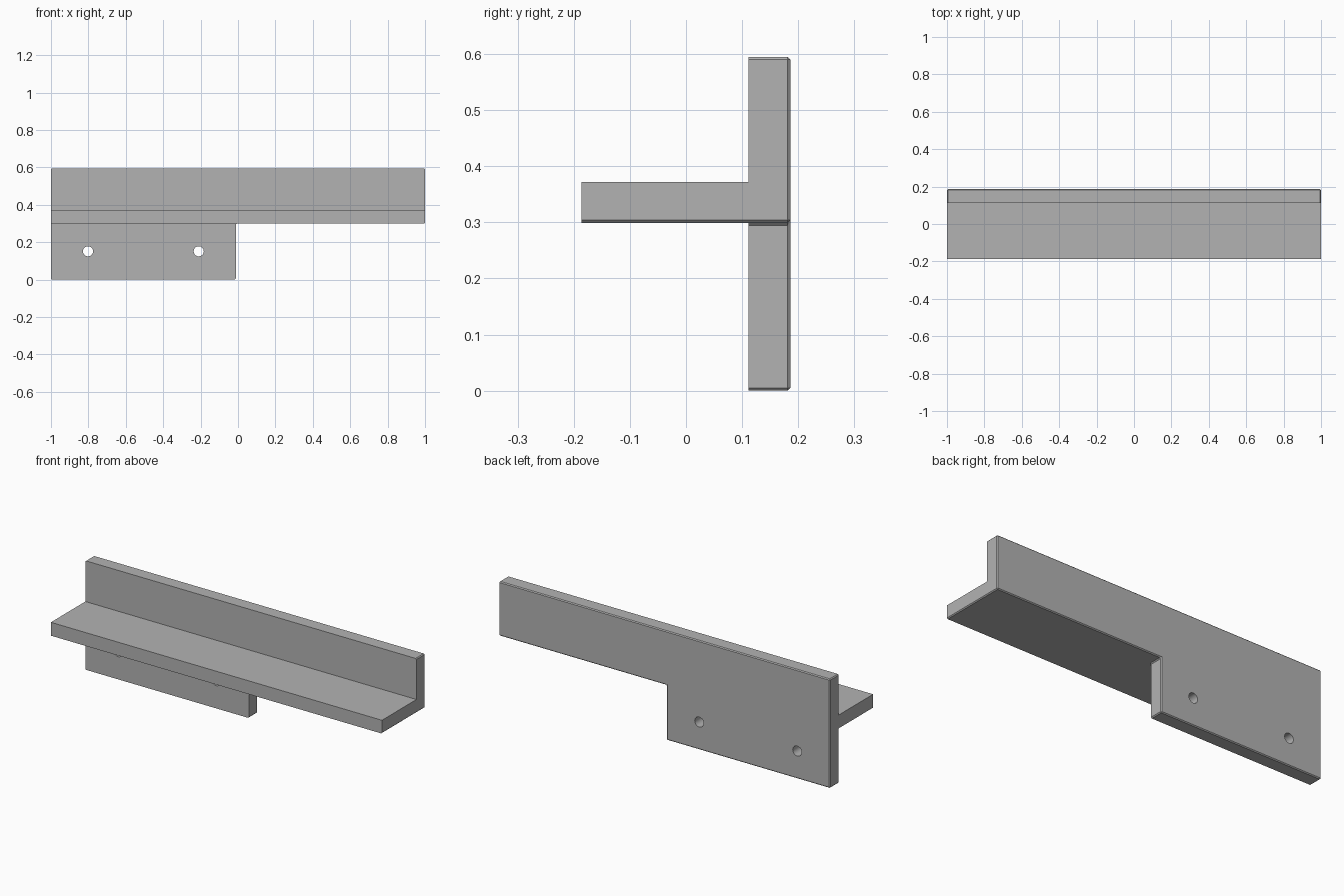
import bpy, bmesh
from math import pi
from mathutils import Matrix

cube = bpy.data.objects.get("Cube")
if cube:
    bpy.data.objects.remove(cube, do_unlink=True)

BACK, JOINT, FRONT = 0.186, 0.111, -0.186
TOP, SHELF_TOP, SHELF_BOTTOM, TAB_END = 0.595, 0.372, 0.299, -0.012
CHAMFER = 0.005

grey = bpy.data.materials.new("plain_grey")
grey.use_nodes = True
colour = (0.45, 0.45, 0.45, 1)
grey.diffuse_color = colour
grey.node_tree.nodes["Principled BSDF"].inputs["Base Color"].default_value = colour


def to_object(name, bm):
    bmesh.ops.recalc_face_normals(bm, faces=bm.faces)
    mesh = bpy.data.meshes.new(name)
    bm.to_mesh(mesh)
    bm.free()
    mesh.materials.append(grey)
    obj = bpy.data.objects.new(name, mesh)
    bpy.context.collection.objects.link(obj)
    return obj


def slab(name, outline, y0, y1, chamfered):
    """Extrude an x-z outline along y and chamfer the chosen edges."""
    bm = bmesh.new()
    face = bm.faces.new([bm.verts.new((x, y0, z)) for x, z in outline])
    moved = bmesh.ops.extrude_face_region(bm, geom=[face])["geom"]
    bmesh.ops.translate(bm, vec=(0, y1 - y0, 0),
                        verts=[v for v in moved if isinstance(v, bmesh.types.BMVert)])
    bmesh.ops.recalc_face_normals(bm, faces=bm.faces)
    edges = [e for e in bm.edges if chamfered(*(v.co for v in e.verts))]
    bmesh.ops.bevel(bm, geom=edges, offset=CHAMFER, segments=1,
                    affect='EDGES', clamp_overlap=True)
    return to_object(name, bm)


# Upright plate with mounting tab: chamfered around the back and at its corners
plate = slab(
    "back_plate",
    [(-1, 0), (TAB_END, 0), (TAB_END, SHELF_BOTTOM), (1, SHELF_BOTTOM), (1, TOP), (-1, TOP)],
    JOINT, BACK,
    lambda a, b: max(a.y, b.y) > BACK - 0.001)

# Shelf: only the lower edge of its left end is chamfered
slab(
    "shelf",
    [(-1, SHELF_BOTTOM), (1, SHELF_BOTTOM), (1, SHELF_TOP), (-1, SHELF_TOP)],
    FRONT, JOINT,
    lambda a, b: min(a.x, b.x) > 0.99 and max(a.z, b.z) < SHELF_BOTTOM + 0.001)

# Screw holes through the tab
bm = bmesh.new()
for x in (-0.802, -0.21):
    place = Matrix.Translation((x, (JOINT + BACK) / 2, 0.151)) @ Matrix.Rotation(pi / 2, 4, 'X')
    bmesh.ops.create_cone(bm, cap_ends=True, segments=32, radius1=0.027, radius2=0.027,
                          depth=0.2, matrix=place)
cutter = to_object("hole_cutter", bm)
cutter.hide_render = True

cut = plate.modifiers.new("holes", 'BOOLEAN')
cut.operation = 'DIFFERENCE'
cut.solver = 'EXACT'
cut.object = cutter
bpy.ops.object.select_all(action='DESELECT')
plate.select_set(True)
bpy.context.view_layer.objects.active = plate
bpy.ops.object.modifier_apply(modifier=cut.name)
bpy.data.objects.remove(cutter, do_unlink=True)
bpy.ops.object.shade_smooth_by_angle(angle=pi / 6)
